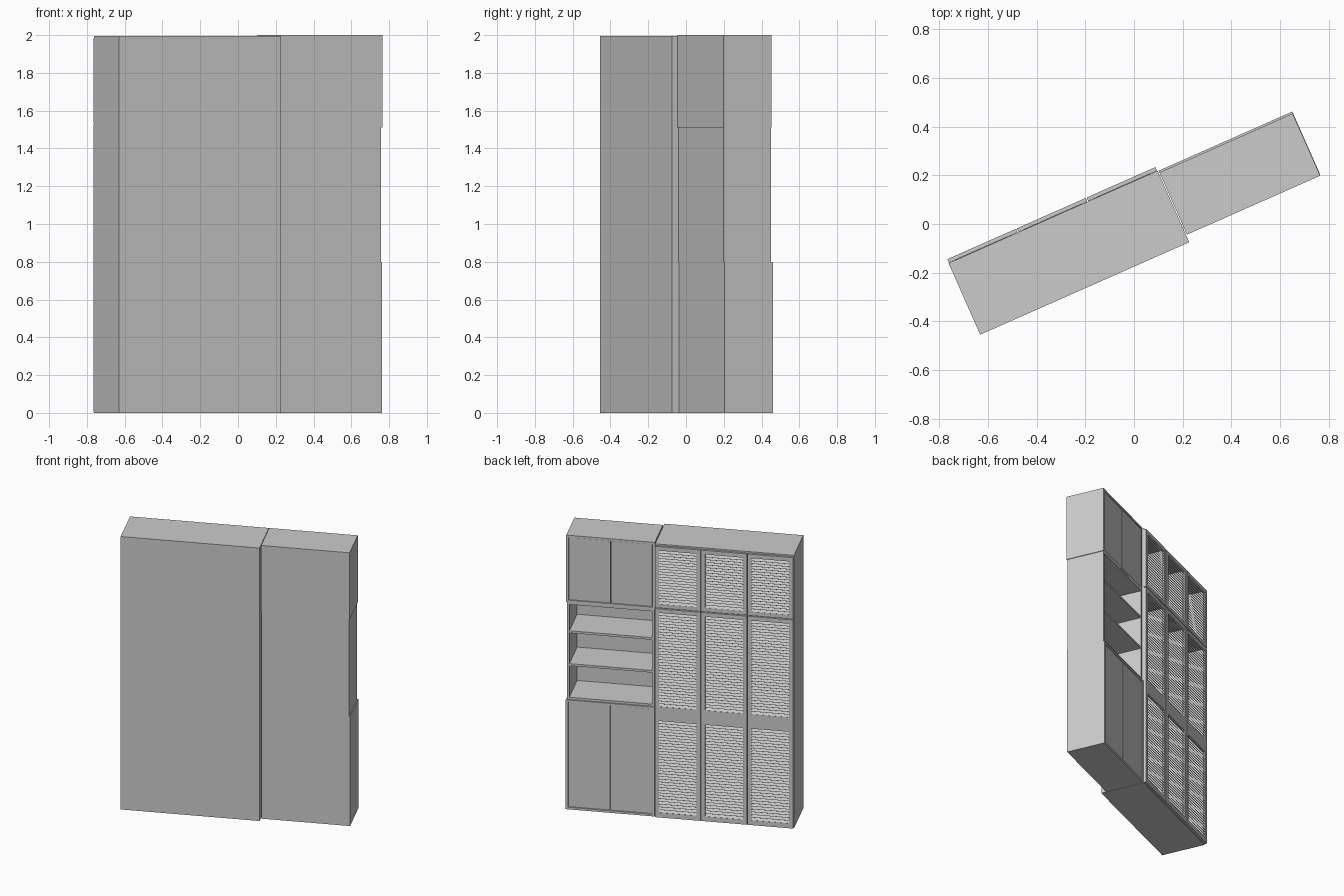
import bpy, bmesh, math
from mathutils import Matrix, Vector

if "Cube" in bpy.data.objects:
    bpy.data.objects.remove(bpy.data.objects["Cube"])

# Everything is laid out in a straight local frame, then turned about z
TURN = Matrix.Rotation(math.radians(23.87), 4, 'Z')


def add_box(bm, x0, x1, y0, y1, z0, z1):
    m = Matrix.Translation(((x0 + x1) / 2, (y0 + y1) / 2, (z0 + z1) / 2))
    m = m @ Matrix.Diagonal((x1 - x0, y1 - y0, z1 - z0, 1))
    bmesh.ops.create_cube(bm, size=1, matrix=m)


def finish(bm, name):
    me = bpy.data.meshes.new(name)
    bmesh.ops.recalc_face_normals(bm, faces=bm.faces)
    bm.to_mesh(me)
    bm.free()
    ob = bpy.data.objects.new(name, me)
    ob.matrix_world = TURN
    bpy.context.collection.objects.link(ob)
    return ob


def boxes(name, items):
    bm = bmesh.new()
    for b in items:
        add_box(bm, *b)
    return finish(bm, name)


def carcass(name, x0, x1, y0, y1, z0, z1, t=0.016, shelves=()):
    """Open box facing +y, with optional shelves (top heights)."""
    parts = [(x0, x0 + t, y0, y1, z0, z1), (x1 - t, x1, y0, y1, z0, z1),
             (x0 + t, x1 - t, y0, y1, z0, z0 + t),
             (x0 + t, x1 - t, y0, y1, z1 - t, z1),
             (x0 + t, x1 - t, y0, y0 + 0.006, z0 + t, z1 - t)]
    parts += [(x0 + t, x1 - t, y0 + 0.006, y1 - 0.004, s - t, s) for s in shelves]
    return boxes(name, parts)


def louvre_door(name, x0, x1, y0, y1, z0, z1, panels, stile=0.027):
    """Framed door whose openings are filled with sloping slats."""
    a, b = x0 + stile, x1 - stile
    bm = bmesh.new()
    add_box(bm, x0, a, y0, y1, z0, z1)
    add_box(bm, b, x1, y0, y1, z0, z1)
    levels = [z0] + [z for p in panels for z in p] + [z1]
    for lo, hi in zip(levels[::2], levels[1::2]):
        add_box(bm, a, b, y0, y1, lo, hi)
    finish(bm, name)

    bm = bmesh.new()
    tilt = Matrix.Rotation(math.radians(-56), 4, 'X')
    for lo, hi in panels:
        n = round((hi - lo) / 0.02)
        for i in range(n):
            z = lo + (i + 0.5) * (hi - lo) / n
            m = Matrix.Translation(((a + b) / 2, (y0 + y1) / 2 - 0.001, z)) @ tilt
            m = m @ Matrix.Diagonal((b - a, 0.025, 0.003, 1))
            bmesh.ops.create_cube(bm, size=1, matrix=m)
    finish(bm, name + "_slats")


# Wardrobe body
X0, X1, YB, YF = -0.761, 0.177, -0.16, 0.178
carcass("wardrobe_body", X0, X1, YB, YF - 0.017, 0, 1.995, shelves=(1.54,))
col = (X1 - X0) / 3
boxes("wardrobe_dividers", [(X0 + i * col - 0.008, X0 + i * col + 0.008,
                             YB + 0.006, YF - 0.019, 0.016, 1.979) for i in (1, 2)])

# Louvred doors in three columns
for i in range(3):
    l, r = X0 + i * col + 0.002, X0 + (i + 1) * col - 0.002
    louvre_door(f"tall_door_{i}", l, r, YF - 0.016, YF, 0.005, 1.53,
                [(0.04, 0.71), (0.815, 1.50)])
    louvre_door(f"upper_door_{i}", l, r, YF - 0.016, YF, 1.536, 1.985,
                [(1.565, 1.955)])


def inset_doors(name, x0, x1, y, z0, z1, t=0.016):
    """Pair of plain doors set inside the carcass frame."""
    mid = (x0 + x1) / 2
    boxes(name, [(x0 + t + 0.002, mid - 0.0015, y - 0.02, y - 0.004, z0 + t + 0.002, z1 - t - 0.002),
                 (mid + 0.0015, x1 - t - 0.002, y - 0.02, y - 0.004, z0 + t + 0.002, z1 - t - 0.002)])


# Narrow stack: base cupboard, open shelves, top cupboard
carcass("base_cupboard", 0.181, 0.781, -0.122, 0.159, 0, 0.80)
inset_doors("base_doors", 0.181, 0.781, 0.159, 0, 0.80)
carcass("open_shelf_unit", 0.183, 0.774, -0.124, 0.150, 0.80, 1.51, shelves=(1.06, 1.30))
carcass("top_cupboard", 0.181, 0.779, -0.128, 0.151, 1.51, 2.0)
inset_doors("top_doors", 0.181, 0.779, 0.151, 1.51, 2.0)
